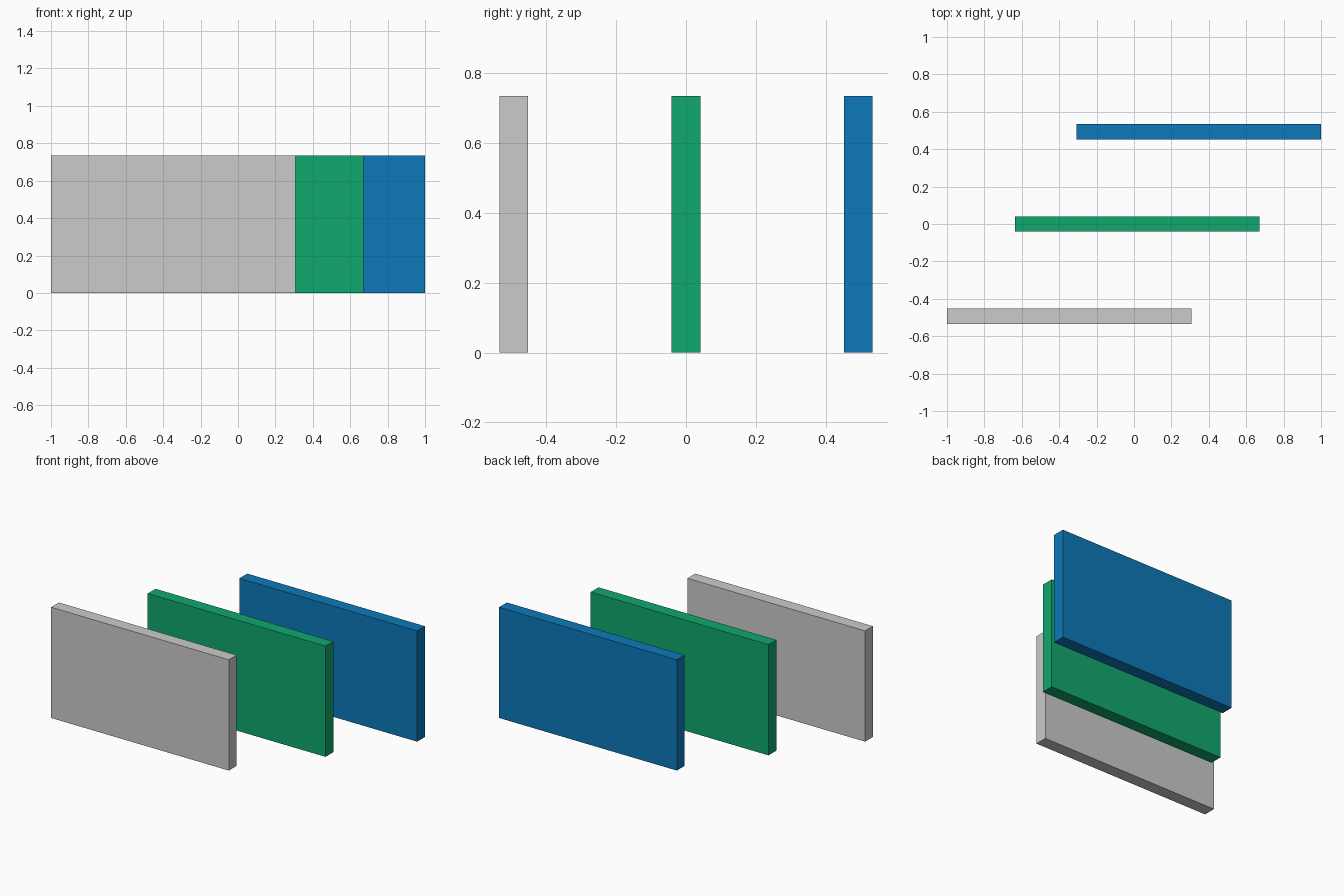
import bpy

if "Cube" in bpy.data.objects:
    bpy.data.objects.remove(bpy.data.objects["Cube"])

# Shared panel size
LENGTH, THICK, HEIGHT = 1.307, 0.082, 0.736


def make_material(name, color):
    mat = bpy.data.materials.new(name)
    mat.diffuse_color = color
    mat.use_nodes = True
    mat.node_tree.nodes["Principled BSDF"].inputs["Base Color"].default_value = mat.diffuse_color
    return mat


def panel(name, x, y, mat=None):
    bpy.ops.mesh.primitive_cube_add(size=1, location=(x, y, HEIGHT / 2))
    obj = bpy.context.object
    obj.name = name
    obj.scale = (LENGTH, THICK, HEIGHT)
    bpy.ops.object.transform_apply(location=False, rotation=False, scale=True)
    if mat:
        obj.data.materials.append(mat)
    return obj


green = make_material("green", (0.005, 0.39, 0.15, 1))
blue = make_material("blue", (0.004, 0.19, 0.49, 1))

# Three upright panels, staggered sideways from front to back
panel("front_panel", -0.3465, -0.494)
panel("middle_panel", 0.0185, 0.0, green)
panel("back_panel", 0.3465, 0.494, blue)
